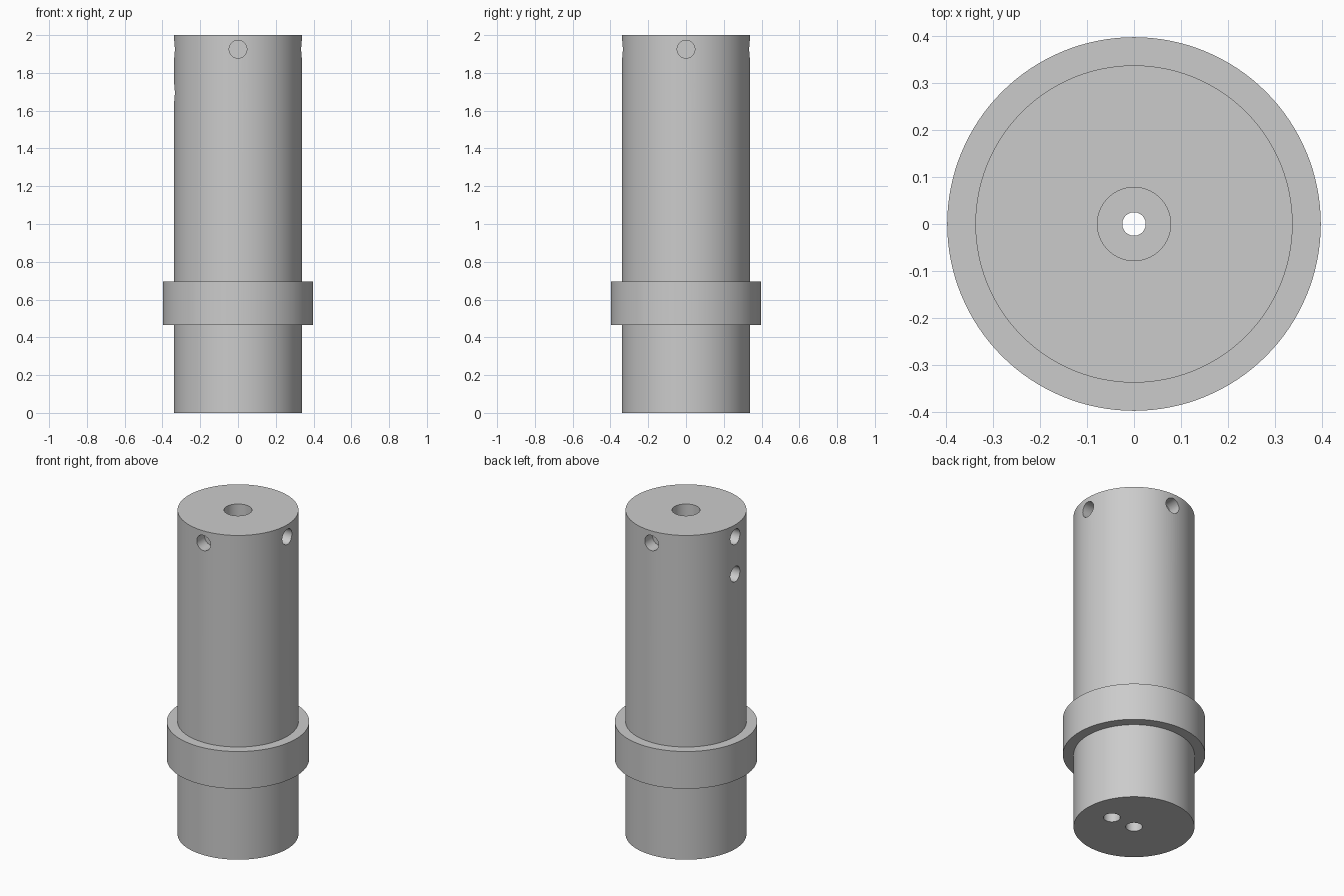
import bpy, bmesh, math
from mathutils import Vector

cube = bpy.data.objects.get("Cube")
if cube:
    bpy.data.objects.remove(cube, do_unlink=True)

HEIGHT = 2.0
BODY_R = 0.338
COLLAR_R = 0.398
HOLE_R = 0.047
SEGMENTS = 128

metal = bpy.data.materials.new("grey metal")
metal.use_nodes = True
grey = (0.6, 0.6, 0.6, 1.0)
metal.diffuse_color = grey
metal.node_tree.nodes["Principled BSDF"].inputs["Base Color"].default_value = grey


def add_object(name, bm):
    bmesh.ops.recalc_face_normals(bm, faces=bm.faces)
    mesh = bpy.data.meshes.new(name)
    bm.to_mesh(mesh)
    bm.free()
    mesh.materials.append(metal)
    obj = bpy.data.objects.new(name, mesh)
    bpy.context.collection.objects.link(obj)
    return obj


def lathe(name, profile):
    """Revolve a closed (radius, height) outline around z."""
    bm = bmesh.new()
    verts = [bm.verts.new((r, 0, z)) for r, z in profile]
    edges = [bm.edges.new((verts[i - 1], verts[i])) for i in range(len(verts))]
    bmesh.ops.spin(bm, geom=verts + edges, cent=(0, 0, 0), axis=(0, 0, 1),
                   angle=math.tau, steps=SEGMENTS)
    bmesh.ops.remove_doubles(bm, verts=bm.verts, dist=1e-4)
    return add_object(name, bm)


def drill(target, start, end):
    """Cut a round hole between two points."""
    start, end = Vector(start), Vector(end)
    axis = end - start
    bm = bmesh.new()
    bmesh.ops.create_cone(bm, cap_ends=True, segments=48, radius1=HOLE_R,
                          radius2=HOLE_R, depth=axis.length)
    bm.transform(axis.to_track_quat('Z', 'Y').to_matrix().to_4x4())
    bmesh.ops.translate(bm, verts=bm.verts, vec=(start + end) / 2)
    cutter = add_object("hole_cutter", bm)
    cutter.hide_render = True
    mod = target.modifiers.new("hole", 'BOOLEAN')
    mod.operation = 'DIFFERENCE'
    mod.solver = 'EXACT'
    mod.object = cutter
    bpy.context.view_layer.objects.active = target
    bpy.ops.object.modifier_apply(modifier=mod.name)
    bpy.data.objects.remove(cutter, do_unlink=True)


# Turned body with collar, wide top bore, narrow passage and lower bore
body = lathe("collared_body", [
    (HOLE_R, 0), (BODY_R, 0),
    (BODY_R, 0.465), (COLLAR_R, 0.465), (COLLAR_R, 0.695), (BODY_R, 0.695),
    (BODY_R, HEIGHT), (0.078, HEIGHT),
    (0.078, 0.5), (0.025, 0.5), (0.025, 0.25), (HOLE_R, 0.25),
])

# Four blind holes around the top
for dx, dy in ((1, 0), (0, 1), (-1, 0), (0, -1)):
    outer, inner = 0.5, BODY_R - 0.08
    drill(body, (dx * outer, dy * outer, 1.925), (dx * inner, dy * inner, 1.925))

# Side port into the bore, and the off-centre hole underneath
drill(body, (-0.5, 0, 1.695), (-0.05, 0, 1.695))
drill(body, (0.162, 0, -0.1), (0.162, 0, 0.4))

bpy.ops.object.select_all(action='DESELECT')
body.select_set(True)
bpy.context.view_layer.objects.active = body
bpy.ops.object.shade_smooth_by_angle(angle=math.radians(30))
